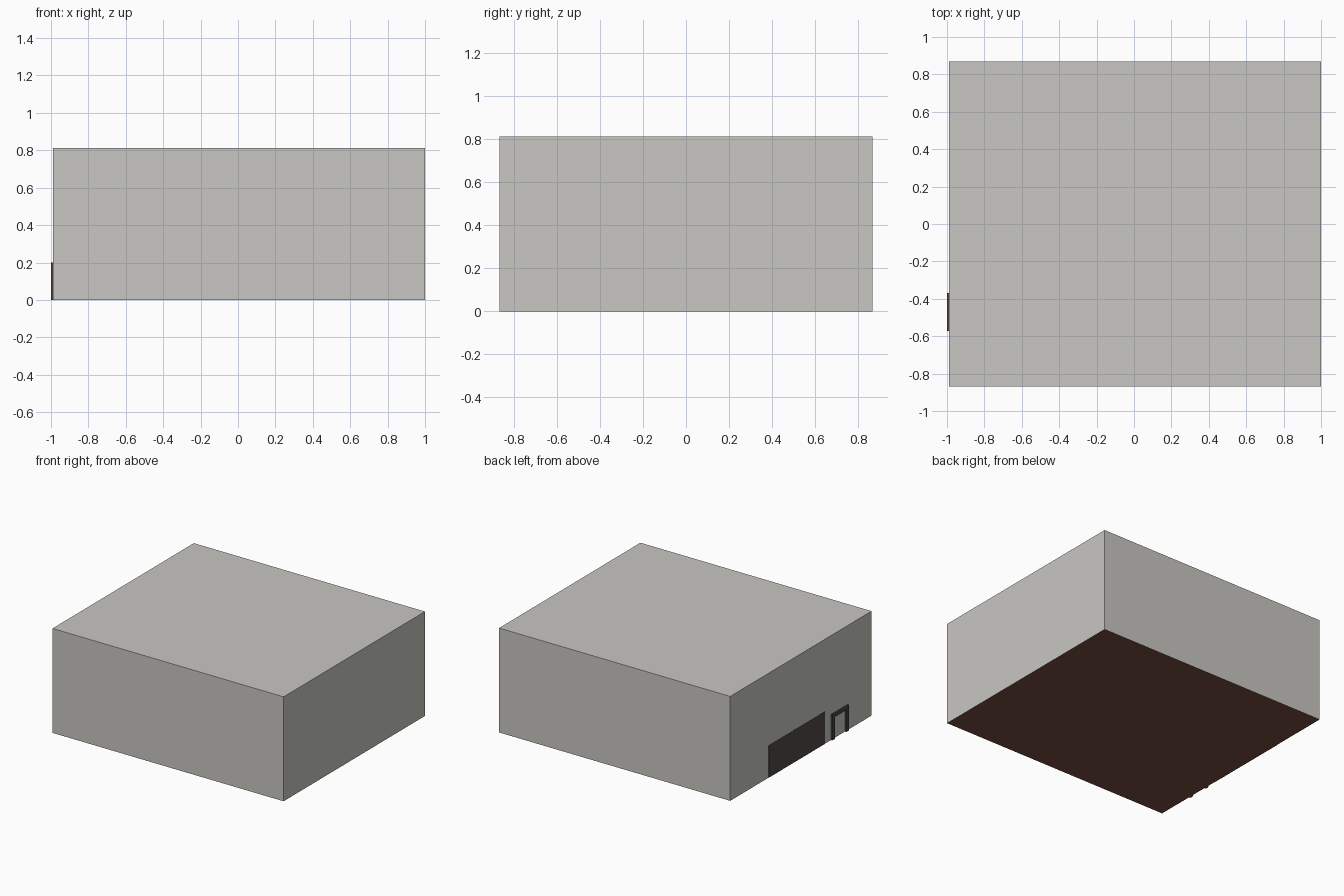
import bpy

if "Cube" in bpy.data.objects:
    bpy.data.objects.remove(bpy.data.objects["Cube"])

def material(name, color):
    m = bpy.data.materials.new(name)
    m.diffuse_color = (*color, 1.0)
    m.use_nodes = True
    m.node_tree.nodes["Principled BSDF"].inputs["Base Color"].default_value = m.diffuse_color
    return m

wall_mat = material("pale grey", (0.58, 0.57, 0.54))
dark_mat = material("dark charcoal", (0.083, 0.069, 0.066))
frame_mat = material("frame charcoal", (0.070, 0.064, 0.060))
floor_mat = material("brown floor", (0.19, 0.077, 0.052))

def box(name, lo, hi, mat):
    """Axis-aligned box between two corners."""
    bpy.ops.mesh.primitive_cube_add(size=1)
    ob = bpy.context.object
    ob.name = name
    ob.location = [(a + b) / 2 for a, b in zip(lo, hi)]
    ob.scale = [b - a for a, b in zip(lo, hi)]
    bpy.ops.object.transform_apply(location=True, rotation=True, scale=True)
    ob.data.materials.append(mat)
    return ob

X0, X1, Y, H = -0.988, 1.0, 0.868, 0.812

# building shell, with its underside coloured as the floor
shell = box("building_shell", (X0, -Y, 0), (X1, Y, H), wall_mat)
shell.data.materials.append(floor_mat)
for f in shell.data.polygons:
    if f.normal.z < -0.5:
        f.material_index = 1

# wide loading door, a thin plate on the left wall
box("loading_door", (X0 - 0.002, -0.295, 0), (X0, 0.395, 0.25), dark_mat)

# frame around the small door: two posts and a lintel
D0, D1, DH, T = -0.572, -0.37, 0.20, 0.03
for name, a in (("door_post_front", D0), ("door_post_back", D1 - T)):
    box(name, (-1.0, a, 0), (X0, a + T, DH - T), frame_mat)
box("door_lintel", (-1.0, D0, DH - T), (X0, D1, DH), frame_mat)
